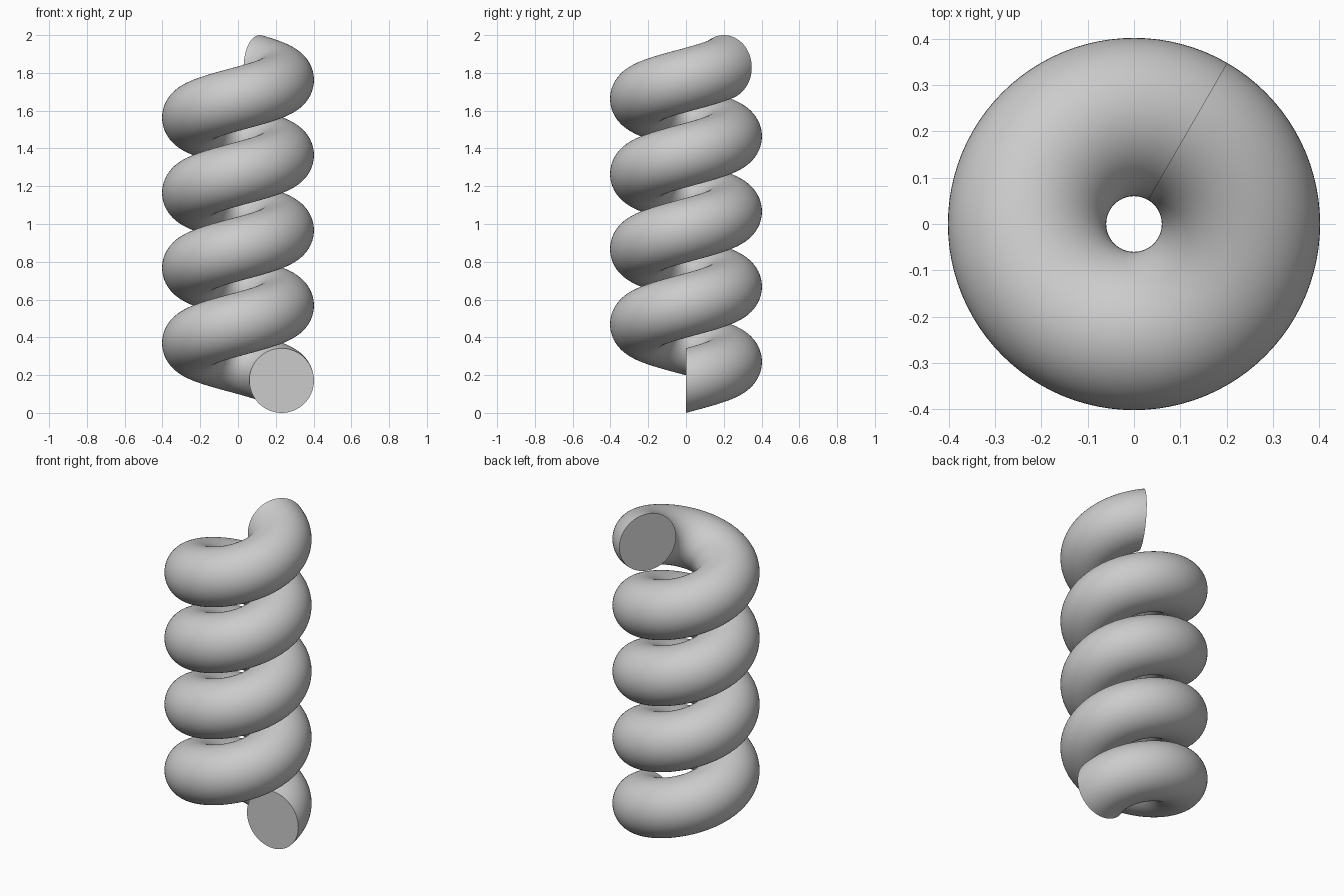
import bpy, bmesh, math
from math import sin, cos, tau

cube = bpy.data.objects.get("Cube")
if cube:
    bpy.data.objects.remove(cube, do_unlink=True)

COIL_RADIUS = 0.231     # axis to tube centre
TUBE_RADIUS = 0.171
HEIGHT = 2.0
TURNS = 4 + 1 / 6
STEPS = 400             # rings along the coil
SIDES = 64              # sides of the tube

grey = bpy.data.materials.new("light_grey")
grey.use_nodes = True
colour = (0.6, 0.6, 0.6, 1)
grey.diffuse_color = colour
grey.node_tree.nodes["Principled BSDF"].inputs["Base Color"].default_value = colour

bm = bmesh.new()


def ring(t):
    """Upright circular section at fraction t of the climb."""
    a = t * TURNS * tau
    z = TUBE_RADIUS + t * (HEIGHT - 2 * TUBE_RADIUS)
    verts = []
    for i in range(SIDES):
        b = i / SIDES * tau
        r = COIL_RADIUS + TUBE_RADIUS * cos(b)
        verts.append(bm.verts.new((r * cos(a), r * sin(a), z + TUBE_RADIUS * sin(b))))
    return verts


# Sweep the circular section up the helix
rings = [ring(k / STEPS) for k in range(STEPS + 1)]
for low, high in zip(rings, rings[1:]):
    for i in range(SIDES):
        j = (i + 1) % SIDES
        bm.faces.new((low[i], low[j], high[j], high[i]))

# Flat end caps
bm.faces.new(rings[0])
bm.faces.new(rings[-1])
bmesh.ops.recalc_face_normals(bm, faces=bm.faces[:])

mesh = bpy.data.meshes.new("coil_spring")
bm.to_mesh(mesh)
bm.free()
mesh.materials.append(grey)
coil = bpy.data.objects.new("coil_spring", mesh)
bpy.context.collection.objects.link(coil)

# Smooth tube with sharp cap rims
bpy.ops.object.select_all(action='DESELECT')
coil.select_set(True)
bpy.context.view_layer.objects.active = coil
bpy.ops.object.shade_smooth_by_angle(angle=math.radians(30))
